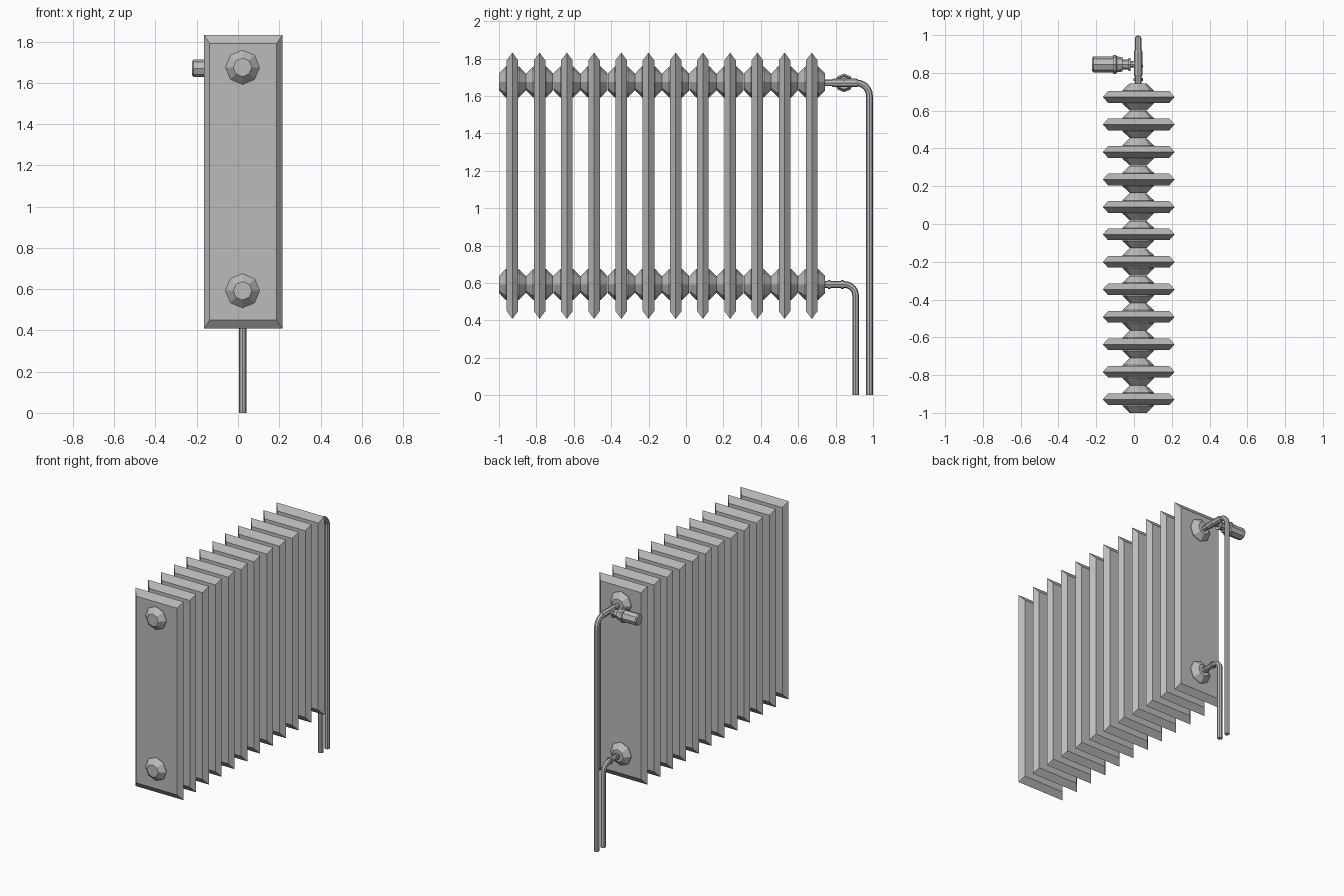
import bpy, bmesh, math
from mathutils import Matrix, Vector

cube = bpy.data.objects.get("Cube")
if cube:
    bpy.data.objects.remove(cube, do_unlink=True)

AXIS_X = 0.022               # centre line of the hubs and pipes
TOP_Z, LOW_Z = 1.675, 0.592  # heights of the two hub rows
COUNT, FIRST_Y, PITCH = 12, -0.928, 0.1455

grey = bpy.data.materials.new("radiator grey")
grey.use_nodes = True
grey.diffuse_color = (0.5, 0.5, 0.5, 1)
grey.node_tree.nodes["Principled BSDF"].inputs["Base Color"].default_value = (0.5, 0.5, 0.5, 1)


def finish(name, bm, location):
    bmesh.ops.recalc_face_normals(bm, faces=bm.faces)
    mesh = bpy.data.meshes.new(name)
    bm.to_mesh(mesh)
    bm.free()
    mesh.materials.append(grey)
    obj = bpy.data.objects.new(name, mesh)
    obj.location = location
    bpy.context.collection.objects.link(obj)
    return obj


def loft(name, rings, location):
    """Skin a list of vertex rings and cap both ends."""
    bm = bmesh.new()
    loops = [[bm.verts.new(p) for p in ring] for ring in rings]
    n = len(loops[0])
    for a, b in zip(loops, loops[1:]):
        for i in range(n):
            j = (i + 1) % n
            bm.faces.new((a[i], a[j], b[j], b[i]))
    bm.faces.new(loops[0])
    bm.faces.new(loops[-1])
    return finish(name, bm, location)


def turned(name, profile, location, axis="Y", sides=8):
    """Turned part: profile holds (position along axis, radius)."""
    rings = []
    for t, r in profile:
        ring = []
        for i in range(sides):
            a = math.tau * i / sides
            u, v = r * math.cos(a), r * math.sin(a)
            ring.append((u, t, v) if axis == "Y" else (t, u, v))
        rings.append(ring)
    return loft(name, rings, location)


def rectangle(w, h, y):
    return [(-w, y, -h), (w, y, -h), (w, y, h), (-w, y, h)]


def pipe(name, start_y, z, drop_y, radius, bend):
    """Horizontal run, rounded elbow, then a drop to the floor."""
    points = [(start_y, z)]
    for i in range(7):
        a = math.pi / 2 * i / 6
        points.append((drop_y - bend + bend * math.sin(a), z - bend + bend * math.cos(a)))
    points.append((drop_y, 0))
    rings = []
    for k, (y, h) in enumerate(points):
        p0, p1 = points[max(k - 1, 0)], points[min(k + 1, len(points) - 1)]
        d = Vector((0, p1[0] - p0[0], p1[1] - p0[1])).normalized()
        if k == len(points) - 2:
            d = Vector((0, 0, -1))
        if k == 1:
            d = Vector((0, 1, 0))
        side = Vector((1, 0, 0))
        up = side.cross(d)
        rings.append([Vector((0, y, h)) + radius * (side * math.cos(a) + up * math.sin(a))
                      for a in (math.tau * i / 8 for i in range(8))])
    return loft(name, rings, (AXIS_X, 0, 0))


# Fins with chamfered rims, and the faceted hubs through them
hub_profile = [(-0.072, 0.045), (-0.035, 0.083), (0.035, 0.083), (0.072, 0.045)]
for i in range(COUNT):
    y = FIRST_Y + i * PITCH
    loft(f"fin_{i + 1}", [rectangle(0.162, 0.67, -0.031), rectangle(0.19, 0.712, 0),
                          rectangle(0.162, 0.67, 0.031)], (0.025, y, 1.12))
    for row, z in (("upper", TOP_Z), ("lower", LOW_Z)):
        turned(f"{row}_hub_{i + 1}", hub_profile, (AXIS_X, y, z))

# Supply and return pipes
pipe("upper_pipe", 0.72, TOP_Z - 0.005, 0.981, 0.018, 0.07)
pipe("lower_pipe", 0.72, LOW_Z, 0.907, 0.018, 0.06)

# Ring fittings on the lower pipe
for i, y in enumerate((0.765, 0.835)):
    turned(f"pipe_ring_{i + 1}", [(-0.007, 0.025), (0.007, 0.025)], (AXIS_X, y, LOW_Z))

# Valve on the upper pipe: sleeve, stem, collar and handle
turned("valve_sleeve", [(-0.07, 0.019), (-0.06, 0.023), (0.06, 0.023), (0.07, 0.019)],
       (AXIS_X, 0.85, TOP_Z - 0.005))
turned("valve_stem", [(-0.065, 0.026), (-0.03, 0.026), (-0.03, 0.035), (-0.018, 0.035),
                      (-0.018, 0.018), (0.042, 0.012)], (0, 0.845, TOP_Z - 0.005), "X")
turned("valve_handle", [(-0.222, 0.034), (-0.215, 0.042), (-0.11, 0.042), (-0.11, 0.05),
                        (-0.095, 0.05), (-0.09, 0.042), (-0.062, 0.038)],
       (0, 0.845, TOP_Z - 0.005), "X")
